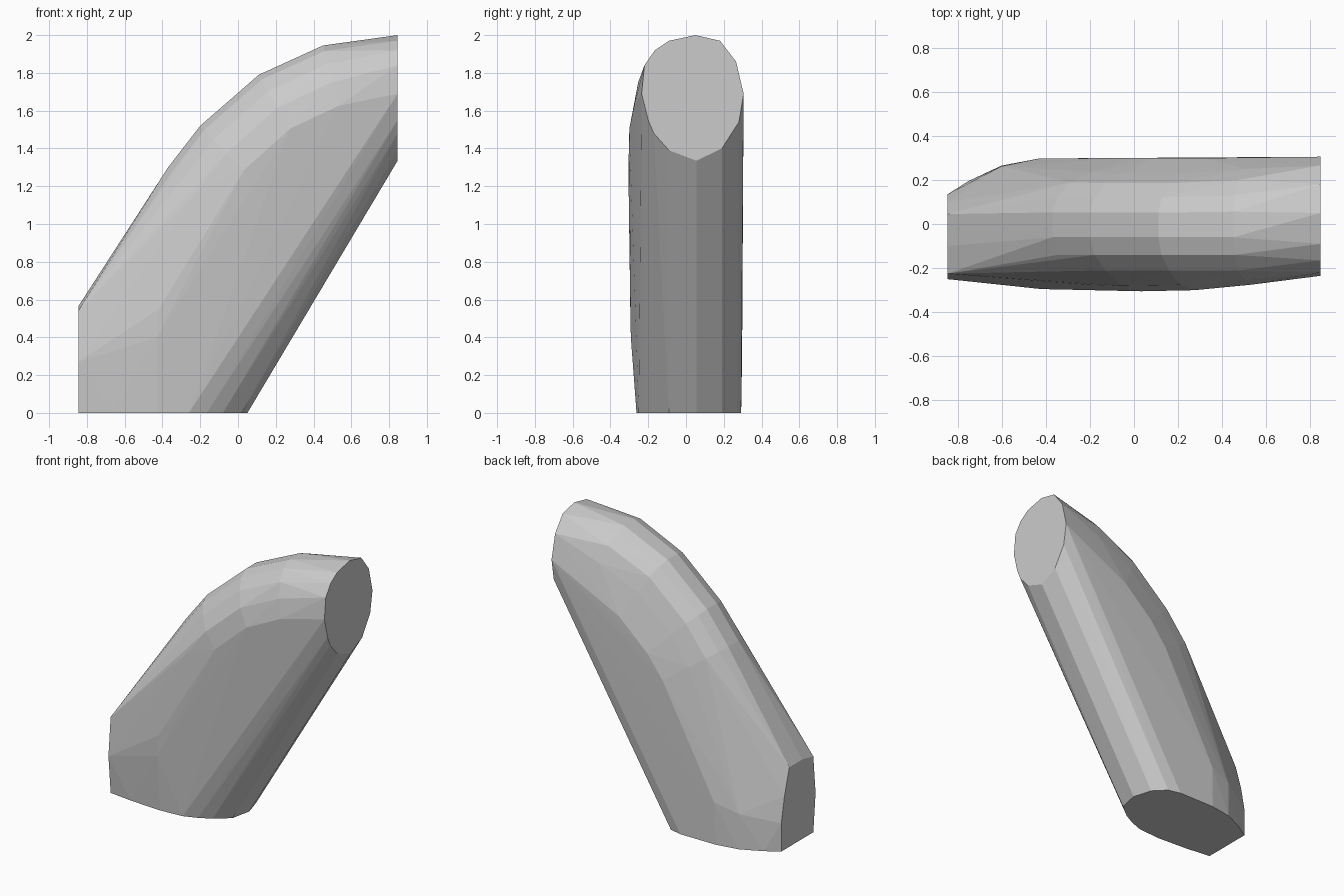
import bpy, bmesh
from mathutils import Vector

if "Cube" in bpy.data.objects:
    bpy.data.objects.remove(bpy.data.objects["Cube"])

pts = []

# faceted oval end, facing +x (y, z)
end_cap = [(.05, 2), (.18, 1.97), (.265, 1.86), (.305, 1.69), (.28, 1.54),
           (.19, 1.4), (.055, 1.335), (-.09, 1.39), (-.17, 1.48), (-.2, 1.55),
           (-.235, 1.69), (-.22, 1.84), (-.165, 1.92), (-.09, 1.97)]
pts += [(.845, y, z) for y, z in end_cap]

# flat base outline on the ground (x, y)
base = [(-.845, .135), (-.75, .195), (-.6, .265), (-.44, .292), (-.16, .292),
        (-.07, .27), (.01, .19), (.05, .055), (.02, -.09), (-.08, -.17),
        (-.165, -.215), (-.26, -.25), (-.43, -.262), (-.67, -.247), (-.845, -.225)]
pts += [(x, y, 0) for x, y in base]

# flat cut facing -x (y, z)
rear_cut = [(.135, .2), (.1, .38), (.045, .565), (-.1, .565), (-.225, .54), (-.25, .27)]
pts += [(-.845, y, z) for y, z in rear_cut]

# rounded sections along the crest: x, z, inward direction, -y width, +y scale
crest = [(-.37, 1.3, (.8, -.55), .3, .88), (-.2, 1.52, (.7, -.7), .305, .86),
         (.11, 1.79, (.5, -.87), .3, .86), (.45, 1.945, (.25, -.97), .275, .93)]
for x, z, d, w, s in crest:
    d = Vector(d).normalized()
    for depth, y in [(0, -.06), (0, .06 * s), (.03, -.14), (.03, .14 * s),
                     (.1, -.21), (.1, .215 * s), (.2, -w * .92),
                     (.22, .268 * s), (.33, -w), (.42, .299)]:
        pts.append((x + d.x * depth, y, z + d.y * depth))

# side bulge low on the -y face and broad +y face
pts += [(-.42, -.295, .55), (-.43, -.292, .4), (-.43, .297, .3), (-.6, .262, .25)]

# wrap the sections in one faceted solid
bm = bmesh.new()
for p in pts:
    bm.verts.new(p)
bmesh.ops.convex_hull(bm, input=bm.verts)
loose = [v for v in bm.verts if not v.link_faces]
bmesh.ops.delete(bm, geom=loose, context='VERTS')
bmesh.ops.dissolve_limit(bm, angle_limit=.01, verts=bm.verts, edges=bm.edges)
bmesh.ops.recalc_face_normals(bm, faces=bm.faces)
mesh = bpy.data.meshes.new("slanted_block")
bm.to_mesh(mesh)
bm.free()
bpy.context.collection.objects.link(bpy.data.objects.new("slanted_block", mesh))
